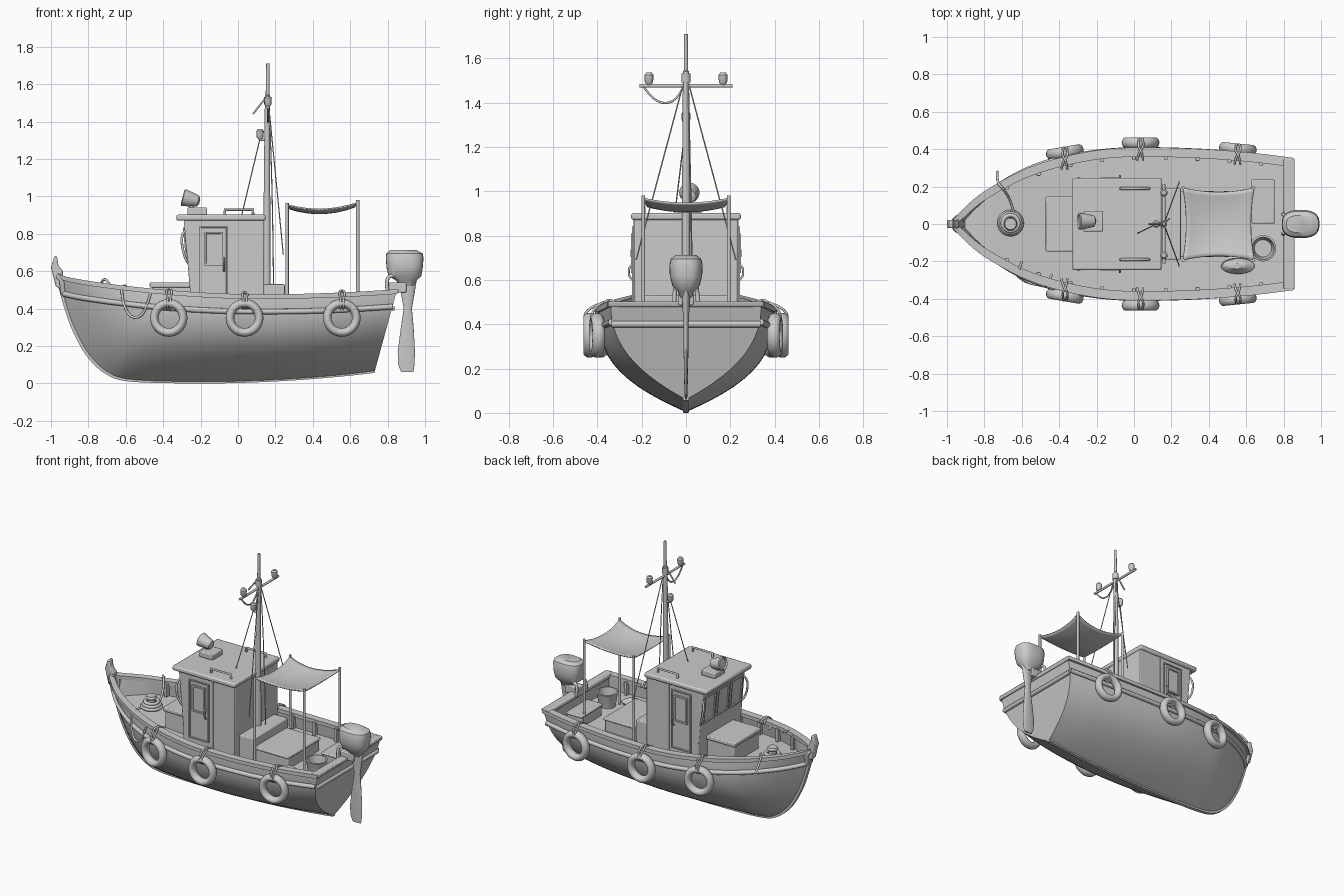
import bpy, bmesh, math
from mathutils import Vector

if "Cube" in bpy.data.objects:
    bpy.data.objects.remove(bpy.data.objects["Cube"])

PI = math.pi

# ---------- helpers ----------
def mesh_obj(name, verts, faces):
    me = bpy.data.meshes.new(name)
    me.from_pydata([tuple(v) for v in verts], [], faces)
    bm = bmesh.new(); bm.from_mesh(me)
    bmesh.ops.remove_doubles(bm, verts=bm.verts, dist=1e-5)
    bmesh.ops.recalc_face_normals(bm, faces=bm.faces)
    bm.to_mesh(me); bm.free()
    ob = bpy.data.objects.new(name, me)
    bpy.context.collection.objects.link(ob)
    return ob

def bevel(ob, w, seg=2):
    m = ob.modifiers.new("bevel", 'BEVEL'); m.width = w; m.segments = seg
    m.limit_method = 'ANGLE'
    return ob

def grid(name, rows, closed=False, caps=False):
    n = len(rows[0]); f = []
    for i in range(len(rows) - 1):
        for j in range(n if closed else n - 1):
            k = (j + 1) % n
            f.append((i*n + j, i*n + k, (i+1)*n + k, (i+1)*n + j))
    if caps:
        f += [tuple(range(n)), tuple(range((len(rows)-1)*n, len(rows)*n))]
    return mesh_obj(name, [p for r in rows for p in r], f)

def prism(name, pts, y0, y1, w=0.006):
    ob = grid(name, [[(x, y, z) for x, z in pts] for y in (y0, y1)], True, True)
    return bevel(ob, w) if w else ob

def box(name, x0, x1, y0, y1, z0, z1, w=0.006):
    return prism(name, [(x0, z0), (x1, z0), (x1, z1), (x0, z1)], y0, y1, w)

def loft(name, rings, n=28, e=0.75):
    """stack of rounded rings: (cx, cy, z, rx, ry)"""
    sp = lambda v: math.copysign(abs(v)**e, v)
    rows = [[(cx + rx*sp(math.cos(2*PI*i/n)), cy + ry*sp(math.sin(2*PI*i/n)), z)
             for i in range(n)] for cx, cy, z, rx, ry in rings]
    return grid(name, rows, True, True)

def tube(name, pts, r, smooth=True):
    cu = bpy.data.curves.new(name, 'CURVE'); cu.dimensions = '3D'
    cu.bevel_depth = r; cu.bevel_resolution = 3; cu.use_fill_caps = True
    sp = cu.splines.new('NURBS' if smooth else 'POLY')
    sp.points.add(len(pts) - 1)
    for p, c in zip(sp.points, pts):
        p.co = (*c, 1)
    if smooth:
        sp.order_u = 3; sp.use_endpoint_u = True; sp.resolution_u = 6
    ob = bpy.data.objects.new(name, cu)
    bpy.context.collection.objects.link(ob)
    return ob

def panel(name, loc, w, h, rot, border=0.014):
    """framed panel facing local -y, centre pushed in"""
    ob = box(name, -w/2, w/2, -0.009, 0.006, -h/2, h/2, 0)
    bm = bmesh.new(); bm.from_mesh(ob.data)
    f = min(bm.faces, key=lambda q: q.calc_center_median().y)
    bmesh.ops.inset_region(bm, faces=[f], thickness=border)
    bmesh.ops.inset_region(bm, faces=[f], thickness=0.002, depth=-0.007)
    bm.to_mesh(ob.data); bm.free()
    ob.location = loc; ob.rotation_euler = rot
    return ob

def torus(name, loc, R, r, rot=(0, 0, 0), sz=1):
    bpy.ops.mesh.primitive_torus_add(location=loc, rotation=rot, major_radius=R, minor_radius=r,
                                     major_segments=36, minor_segments=14)
    ob = bpy.context.object; ob.name = name; ob.scale.z = sz

# ---------- hull lines: keel x, keel z, sheer x, half beam, sheer z, fullness ----------
ST = [(-.965, .55, -.965, .012, .585, 1.0), (-.93, .42, -.92, .06, .568, 1.05),
      (-.88, .28, -.83, .14, .55, 1.25), (-.80, .14, -.71, .215, .532, 1.6),
      (-.70, .05, -.57, .285, .515, 2.0), (-.58, .014, -.40, .34, .498, 2.4),
      (-.30, .004, -.20, .38, .483, 2.7), (0, .006, 0, .395, .475, 2.9),
      (.30, .02, .30, .39, .475, 2.9), (.55, .04, .60, .37, .485, 2.75),
      (.73, .06, .85, .34, .50, 2.4)]
N = len(ST) - 1

def station(t):
    i = min(int(t), N - 1); f = t - i
    a, b, c, d = (ST[min(max(k, 0), N)] for k in (i-1, i, i+1, i+2))
    return [0.5*(2*q + (r-p)*f + (2*p-5*q+4*r-s)*f*f + (3*q-p-3*r+s)*f**3)
            for p, q, r, s in zip(a, b, c, d)]

def hull_pt(t, u):
    xk, zk, xs, ys, zs, p = station(t)
    return Vector((xk + (xs-xk)*u, ys*(1 - (1-u)**p), zk + (zs-zk)*u))

def sheer(x):
    t = min((k*0.02 for k in range(N*50 + 1)), key=lambda k: abs(station(k)[2] - x))
    return station(t)[3:5]

TS = [k*N/60 for k in range(61)]
US = [(k/14)**1.4 for k in range(15)]
flip = lambda v: Vector((v[0], -v[1], v[2]))

rows = []
for t in TS:
    half = [hull_pt(t, u) for u in US]
    rows.append([flip(p) for p in reversed(half)] + half[1:])
grid("hull", rows)
mesh_obj("transom", rows[-1], [tuple(range(len(rows[-1])))])

# deck with inner bulwark faces
rows = []
for t in [1.1 + k*(N - 1.15)/50 for k in range(51)]:
    s = station(t)
    dz = min(s[4] - .1, .435)
    p = hull_pt(t, max((dz - s[1])/(s[4] - s[1]), .05)); p.y = max(p.y - .015, .004)
    q = Vector((s[2], max(s[3] - .03, .004), s[4] - .01))
    rows.append([q, p, flip(p), flip(q)])
grid("deck", rows)

# cap rail, rubbing strake, bulwark stays
for sd in (1, -1):
    rows = []
    for t in TS:
        _, _, x, y, z, _ = station(t)
        o, i = y + .014, max(y - .036, .001)
        rows.append([(x, sd*o, z + .003), (x, sd*o, z - .022), (x, sd*i, z - .022), (x, sd*i, z + .003)])
    grid("cap_rail", rows, True, True)
    strake = []
    for t in TS[1:]:
        p = hull_pt(t, .8); s = station(t)
        p = hull_pt(t, 1 - .09/(s[4] - s[1])) if s[4] - s[1] > .12 else p
        strake.append((p.x, sd*(p.y + .004), p.z))
    tube("rubbing_strake", strake, .015)
    for k in range(9):
        x = -.68 + .17*k
        y, z = sheer(x)
        box("bulwark_stay", x - .01, x + .01, sd*(y - .05), sd*(y - .02), z - .1, z - .01, .002)
prism("transom_inside", [(.80, .36), (.805, .49), (.845, .49), (.81, .36)], -.315, .315)
prism("transom_cap", [(.795, .478), (.80, .503), (.86, .503), (.853, .478)], -.35, .35)
tube("transom_strake", [(.825, -.335, .40), (.825, .335, .40)], .015, False)

# stem and keel band
path = [(-.965, .56)] + [(s[0], s[1]) for s in map(station, TS)]
rows = []
for i, (x, z) in enumerate(path):
    a, b = Vector(path[max(i-1, 0)]), Vector(path[min(i+1, len(path)-1)])
    d = (b - a).normalized(); nx, nz = d.y, -d.x
    if nx > 0 and nz > 0: nx, nz = -nx, -nz
    o, n = .004, .03
    rows.append([(x + nx*o, -.012, max(z + nz*o, 0)), (x + nx*o, .012, max(z + nz*o, 0)),
                 (x - nx*n, .016, z - nz*n), (x - nx*n, -.016, z - nz*n)])
grid("stem_and_keel", rows, True, True)
prism("stem_head", [(-.945, .50), (-.935, .60), (-.96, .63), (-.968, .68), (-.982, .68), (-1, .62), (-.975, .52)], -.022, .022)

# cabin
prism("cabin", [(-.257, .37), (-.257, .5), (-.29, .875), (.14, .875), (.14, .37)], -.232, .232)
box("cabin_roof", -.33, .148, -.247, .247, .87, .902, .01)
for sd, rz in ((-1, 0), (1, PI)):
    panel("cabin_door", (-.13, sd*.234, .64), .15, .40, (0, 0, rz), .01)
    panel("door_window", (-.13, sd*.240, .72), .10, .18, (0, 0, rz))
    tube("door_handle", [(-.075, sd*.24, .60), (-.075, sd*.258, .61), (-.075, sd*.258, .66), (-.075, sd*.24, .67)], .005)
    tube("corner_grab_rail", [(-.275, sd*.22, .82), (-.31, sd*.24, .80), (-.285, sd*.245, .66), (-.262, sd*.22, .64)], .007)
    tube("roof_rail", [(-.07, sd*.19, .895), (-.07, sd*.19, .928), (.08, sd*.19, .928), (.08, sd*.19, .895)], .008, False)
    box("side_trim", -.035, -.025, sd*.23, sd*.237, .4, .87, 0)
for y in (-.145, 0, .145):
    panel("front_window", (-.277, y, .74), .125, .19, (.088, 0, -PI/2))

# search light on the roof
box("light_base", -.27, -.165, -.04, .07, .90, .94)
lamp = loft("search_light", [(0, 0, -.055, .012, .012), (0, 0, -.045, .03, .03), (0, 0, 0, .04, .04),
                             (0, 0, .035, .046, .046), (0, 0, .04, .038, .038), (0, 0, .03, .034, .034)], e=1)
lamp.location = (-.258, .015, .985); lamp.rotation_euler = (0, -PI/2 + .25, 0)
tube("light_stalk", [(-.25, .015, .93), (-.25, .015, .98)], .012, False)

# mast, crossarm, lamps, rigging
loft("mast", [(.155, 0, .38, .02, .02), (.155, 0, 1.1, .017, .017), (.158, 0, 1.54, .014, .014),
              (.158, 0, 1.545, .010, .010), (.16, 0, 1.71, .009, .009)], 16, 1)
loft("mast_collar", [(.158, 0, 1.49, .02, .02), (.158, 0, 1.53, .02, .02)], 16, 1)
tube("crossarm", [(.16, -.21, 1.475), (.16, .21, 1.475)], .008, False)

def mast_lamp(x, y, z):
    loft("mast_lamp", [(x, y, z, .01, .01), (x, y, z + .012, .019, .019), (x, y, z + .045, .02, .02),
                       (x, y, z + .055, .012, .012)], 16, 1)
for sd in (1, -1):
    mast_lamp(.16, sd*.167, 1.48)
    tube("side_stay", [(.16, 0, 1.53), (.242, sd*.225, .69)], .003, False)
mast_lamp(.118, 0, 1.305)
tube("lamp_bracket", [(.155, 0, 1.30), (.118, 0, 1.305)], .008, False)
tube("mast_strut", [(.08, 0, 1.44), (.158, 0, 1.54)], .005, False)
tube("lamp_cable", [(.16, -.19, 1.47), (.16, -.15, 1.41), (.16, -.07, 1.39), (.16, -.01, 1.46), (.16, 0, 1.51)], .005)
tube("fore_stay", [(.118, 0, 1.31), (.02, -.05, .90)], .003, False)
tube("halyard", [(.165, .01, 1.5), (.185, .02, 1.1), (.19, .03, .5)], .003)

# canopy with four posts
rows = []
for i in range(17):
    u = i/8 - 1; row = []
    for j in range(17):
        v = j/8 - 1
        x = .452 + u*(.192 - .02*(1 - v*v))
        y = v*(.195 - .025*(1 - u*u))
        row.append((x, y, .965 + .006*u - .03*(1 - u*u) - .022*(1 - v*v)))
    rows.append(row)
m = grid("canopy", rows).modifiers.new("thickness", 'SOLIDIFY'); m.thickness = .008
for sd in (1, -1):
    for x, z in ((.263, .965), (.64, .98)):
        tube("canopy_post", [(x, sd*.193, .38), (x, sd*.193, z)], .009, False)

# hatches and gear on deck
box("fore_hatch", -.46, -.25, -.135, .135, .38, .515)
box("fore_hatch_lid", -.472, -.25, -.147, .147, .512, .54)
box("engine_box", .14, .25, -.19, .19, .37, .53)
box("aft_hatch", .25, .50, -.17, .17, .37, .455)
box("aft_hatch_lid", .245, .507, -.177, .177, .452, .47)
box("stern_crate", .635, .745, .01, .23, .38, .455)
box("stern_crate_lid", .628, .752, .002, .238, .452, .468)
loft("bucket", [(.69, -.13, .385, .052, .052), (.69, -.13, .475, .066, .066), (.69, -.13, .485, .07, .07),
                (.69, -.13, .487, .06, .06), (.69, -.13, .40, .046, .046)], e=1)
loft("net_bundle", [(.55, -.225, .375, .08, .035), (.555, -.225, .40, .09, .042), (.545, -.22, .42, .07, .03),
                    (.55, -.225, .435, .03, .015)], e=1)
for k, r in enumerate((.06, .052, .042)):
    torus("rope_coil", (-.66, .005, .44 + .016*k), r, .011)
loft("bollard", [(-.66, 0, .42, .03, .03), (-.66, 0, .49, .024, .024), (-.66, 0, .50, .036, .036),
                 (-.66, 0, .515, .03, .03)], 20, 1)

# tyre fenders with lashings, hawse rings, mooring ropes
for sd in (1, -1):
    for x, y, a in ((-.37, .385, .17), (.035, .435, 0), (.555, .402, -.1)):
        torus("tyre_fender", (x, sd*y, .35), .078, .023, (PI/2, 0, sd*a), 1.25)
        ys, zs = sheer(x)
        for dx in (-.007, .009):
            tube("fender_lashing", [(x + dx, sd*(y - .025), .40), (x + dx, sd*(y + .02), .40), (x + dx, sd*(y + .025), .45),
                                    (x + dx*2, sd*(ys + .018), zs + .01), (x - dx, sd*(ys - .01), zs + .016),
                                    (x - dx*2, sd*(ys - .055), zs - .01)], .006)
    ys, zs = sheer(-.69)
    torus("hawse_ring", (-.69, sd*(ys - .012), .465), .02, .009, (PI/2, 0, sd*.55))
    tube("stern_hose", [(.86, sd*.03, .56), (.82, sd*.045, .585), (.79, sd*.05, .55), (.80, sd*.055, .49)], .010)
tube("mooring_rope", [(-.60, -.2, .52), (-.625, -.275, .53), (-.615, -.285, .42), (-.57, -.315, .345),
                      (-.51, -.325, .36), (-.475, -.335, .45), (-.46, -.325, .52), (-.44, -.27, .47)], .007)
tube("bow_line", [(-.73, .28, .47), (-.735, .225, .55), (-.70, .19, .56), (-.66, .13, .47), (-.64, .05, .45)], .007)

# outboard motor
loft("motor_head", [(.90, 0, .52, .035, .025), (.90, 0, .55, .055, .038), (.892, 0, .575, .088, .062),
                    (.891, 0, .62, .097, .073), (.891, 0, .67, .101, .075), (.89, 0, .695, .097, .068),
                    (.885, 0, .712, .07, .045)])
loft("motor_leg", [(.91, 0, .55, .045, .02), (.908, 0, .48, .036, .016), (.908, 0, .40, .022, .012),
                   (.905, 0, .30, .034, .011), (.90, 0, .17, .046, .009), (.90, 0, .10, .044, .007),
                   (.905, 0, .06, .032, .005)], e=1)
box("motor_clamp", .80, .90, -.035, .035, .485, .54)

# smooth shading with crisp edges
bpy.ops.object.select_all(action='DESELECT')
for ob in bpy.context.collection.objects:
    if ob.type == 'MESH':
        ob.select_set(True); bpy.context.view_layer.objects.active = ob
bpy.ops.object.shade_smooth_by_angle(angle=math.radians(35))
